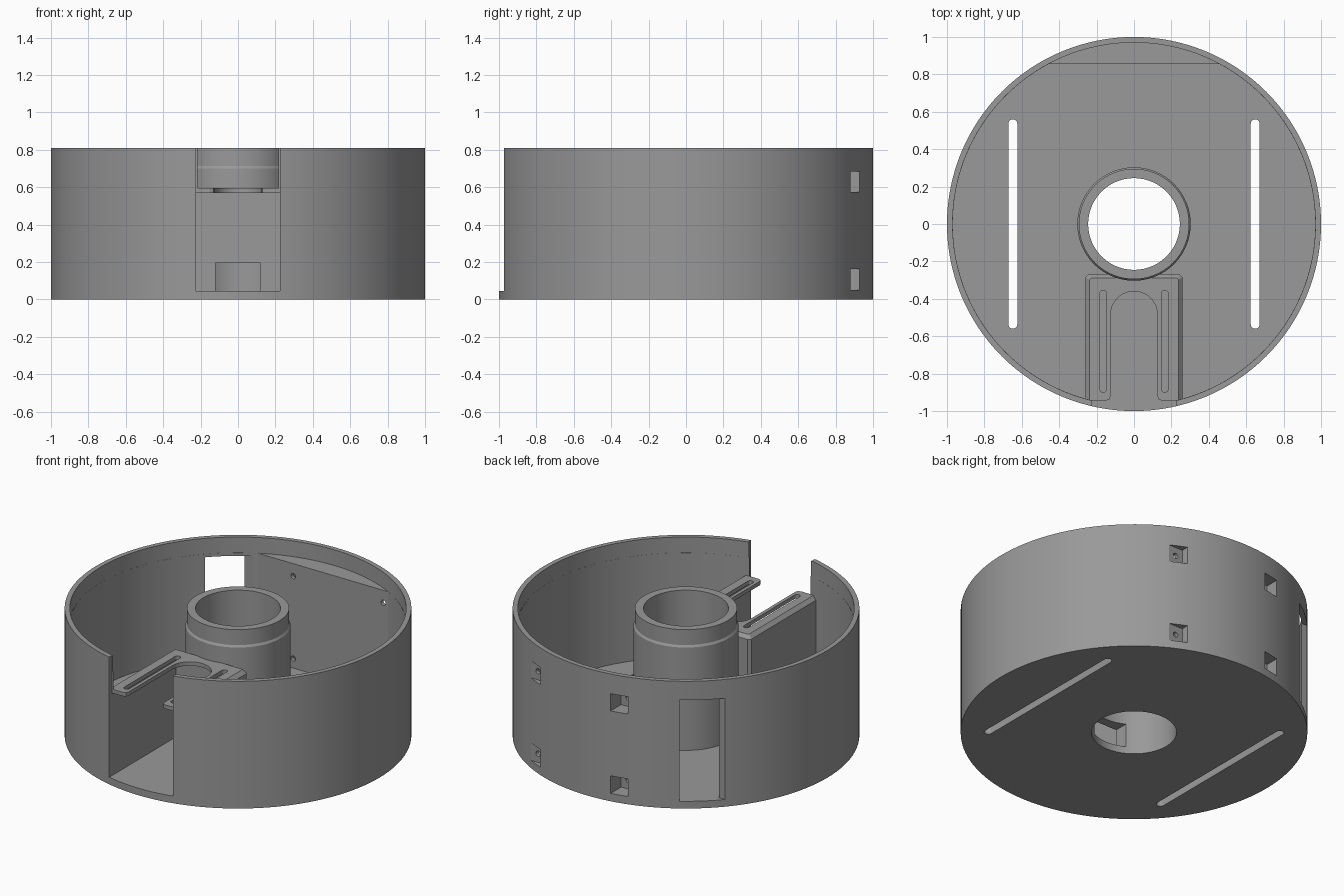
import bpy, bmesh, math

if "Cube" in bpy.data.objects:
    bpy.data.objects.remove(bpy.data.objects["Cube"])

grey = bpy.data.materials.new("grey_plastic")
grey.diffuse_color = (0.32, 0.32, 0.32, 1)
grey.use_nodes = True
grey.node_tree.nodes["Principled BSDF"].inputs["Base Color"].default_value = grey.diffuse_color


def loft(name, rings):
    """Closed solid through stacked rings: [(points, z), ...]."""
    bm = bmesh.new()
    loops = [[bm.verts.new((x, y, z)) for x, y in pts] for pts, z in rings]
    n = len(loops[0])
    bm.faces.new(loops[0])
    bm.faces.new(loops[-1])
    for a, b in zip(loops, loops[1:]):
        for i in range(n):
            j = (i + 1) % n
            bm.faces.new((a[i], a[j], b[j], b[i]))
    bmesh.ops.recalc_face_normals(bm, faces=bm.faces)
    me = bpy.data.meshes.new(name)
    bm.to_mesh(me)
    bm.free()
    ob = bpy.data.objects.new(name, me)
    bpy.context.collection.objects.link(ob)
    return ob


def prism(name, pts, z0, z1):
    return loft(name, [(pts, z0), (pts, z1)])


def arc(r, a0, a1, n, cx=0, cy=0):
    return [(cx + r * math.cos(math.radians(a0 + (a1 - a0) * i / n)),
             cy + r * math.sin(math.radians(a0 + (a1 - a0) * i / n))) for i in range(n + 1)]


def circle(r, n=128):
    return arc(r, 0, 360, n)[:-1]


def box(name, x0, x1, y0, y1, z0, z1):
    return prism(name, [(x0, y0), (x1, y0), (x1, y1), (x0, y1)], z0, z1)


def slot(name, x, r, y0, y1, z0, z1):
    pts = arc(r, 0, 180, 10, x, y1 - r) + arc(r, 180, 360, 10, x, y0 + r)
    return prism(name, pts, z0, z1)


def combine(target, other, op):
    mod = target.modifiers.new("bool", 'BOOLEAN')
    mod.operation = op
    mod.solver = 'EXACT'
    mod.object = other
    bpy.context.view_layer.objects.active = target
    bpy.ops.object.modifier_apply(modifier=mod.name)
    bpy.data.objects.remove(other)


def cut(other):
    combine(drum, other, 'DIFFERENCE')


# Drum with floor, rim and a flat pad on the back inside wall
drum = prism("drum_housing", circle(1.0), 0, 0.81)
cut(prism("upper_cavity", circle(0.97), 0.71, 0.95))
half = math.degrees(math.acos(0.855 / 0.9695))
cut(prism("lower_cavity", arc(0.9695, 90 + half, 450 - half, 120), 0.045, 0.78))

# Central hub, slightly narrower at the top
combine(drum, loft("hub", [(circle(0.303, 96), 0.02), (circle(0.303, 96), 0.70),
                           (circle(0.295, 96), 0.712), (circle(0.295, 96), 0.81)]), 'UNION')


# Chamfered front compartment
def outline(w, back, c):
    return [(-w, -0.955), (w, -0.955), (w, back - c), (w - c, back),
            (-w + c, back), (-w, back - c)]


combine(drum, loft("compartment", [(outline(0.26, -0.27, 0.015), 0.02),
                                   (outline(0.26, -0.27, 0.015), 0.572),
                                   (outline(0.238, -0.29, 0.008), 0.595)]), 'UNION')

# Compartment interior and front opening
cut(box("interior", -0.225, 0.225, -1.1, -0.303, 0.045, 0.57))
cut(box("front_opening", -0.225, 0.225, -1.1, -0.945, 0.045, 0.95))

# Arched notch with flared mouth and two slots in the top plate
cut(prism("arch", [(0.16, -1.0), (0.15, -0.945), (0.132, -0.938), (0.125, -0.92)]
          + arc(0.125, 0, 180, 24, 0, -0.485)
          + [(-0.125, -0.92), (-0.132, -0.938), (-0.15, -0.945), (-0.16, -1.0)], 0.5, 0.7))
for s in (-1, 1):
    cut(slot("plate_slot", s * 0.165, 0.018, -0.90, -0.355, 0.5, 0.7))
    # Long strap slots through the floor
    cut(slot("floor_slot", s * 0.648, 0.024, -0.56, 0.56, -0.1, 0.1))

# Bore through hub and floor, and passage into the compartment
cut(prism("bore", circle(0.245, 96), -0.1, 0.95))
cut(box("passage", -0.12, 0.12, -0.36, -0.1, 0.045, 0.195))

# Side window at the back left
cut(box("window", -1.1, -0.4, 0.67, 0.84, 0.046, 0.69))

# Nut pockets and screw holes in the back pad
for x0, x1, xc in ((-0.265, -0.16, -0.21), (0.375, 0.485, 0.425)):
    for z0, z1 in ((0.05, 0.162), (0.575, 0.685)):
        cut(box("nut_pocket", x0, x1, 0.88, 1.1, z0, z1))
        hole = prism("screw_hole", circle(0.017, 16), -0.05, 0.05)
        hole.rotation_euler.x = math.pi / 2
        hole.location = (xc, 0.86, (z0 + z1) / 2)
        bpy.context.view_layer.update()
        cut(hole)

drum.data.materials.clear()
drum.data.materials.append(grey)
for p in drum.data.polygons:
    p.material_index = 0
drum.select_set(True)
bpy.context.view_layer.objects.active = drum
bpy.ops.object.shade_smooth_by_angle(angle=math.radians(20))
